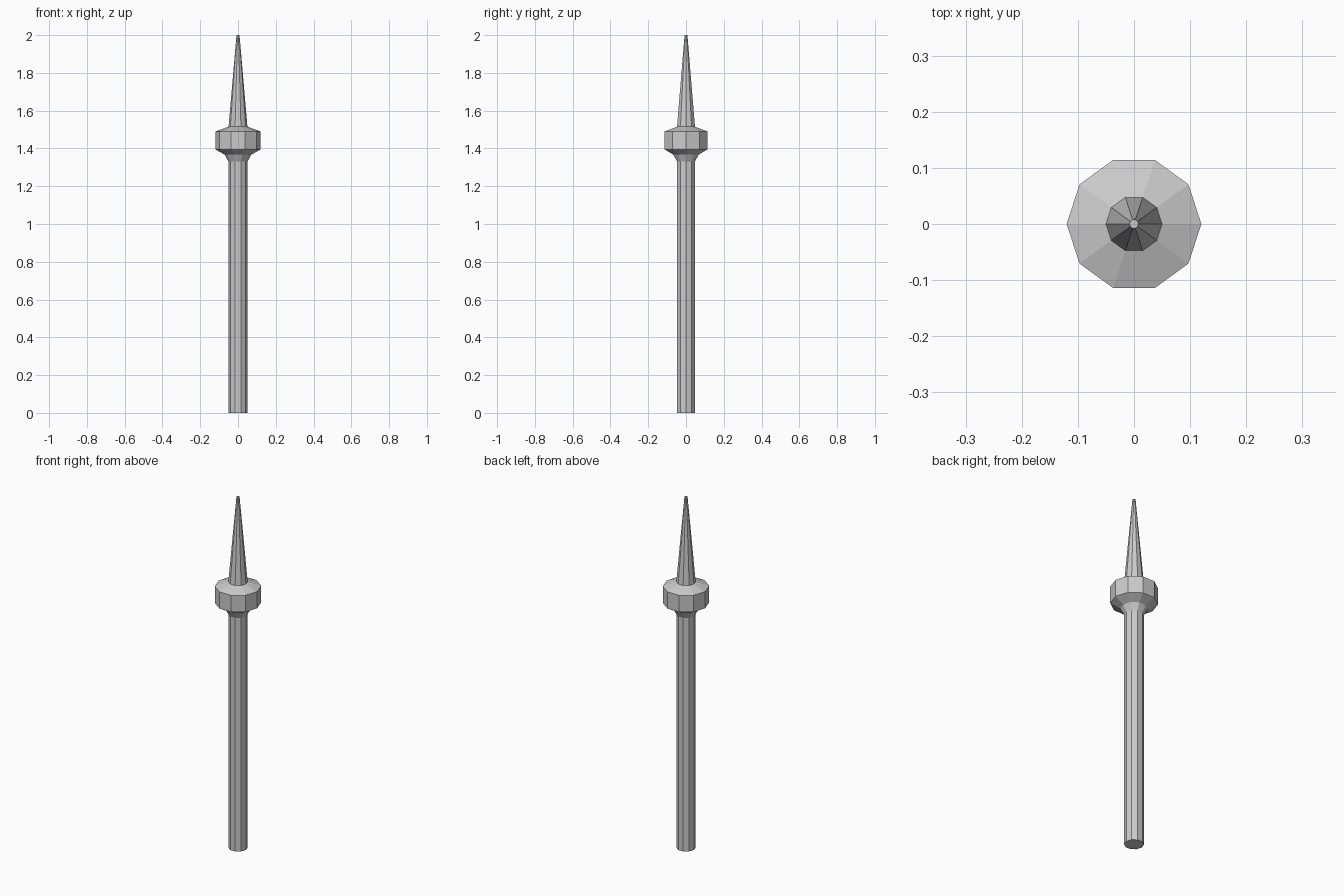
import bpy, bmesh
from math import cos, sin, pi

if "Cube" in bpy.data.objects:
    bpy.data.objects.remove(bpy.data.objects["Cube"])

SIDES = 10


def lathe(name, profile, cap_bottom=False, cap_top=False):
    """Revolve a (radius, z) profile around the z axis with flat facets."""
    bm = bmesh.new()
    rings = [[bm.verts.new((r * cos(2 * pi * i / SIDES), r * sin(2 * pi * i / SIDES), z))
              for i in range(SIDES)] for r, z in profile]
    for low, high in zip(rings, rings[1:]):
        for i in range(SIDES):
            j = (i + 1) % SIDES
            bm.faces.new((low[i], low[j], high[j], high[i]))
    if cap_bottom:
        bm.faces.new(rings[0][::-1])
    if cap_top:
        bm.faces.new(rings[-1])
    mesh = bpy.data.meshes.new(name)
    bm.to_mesh(mesh)
    bm.free()
    obj = bpy.data.objects.new(name, mesh)
    bpy.context.collection.objects.link(obj)
    return obj


# Long straight shaft
lathe("shaft", [(0.05, 0), (0.05, 1.33)], cap_bottom=True)

# Flared collar with a bevelled rim
lathe("collar", [(0.05, 1.33), (0.07, 1.367), (0.12, 1.395), (0.12, 1.49), (0.05, 1.515)])

# Tapered spike with a tiny blunt tip
lathe("spike", [(0.05, 1.515), (0.008, 2.0)], cap_top=True)
